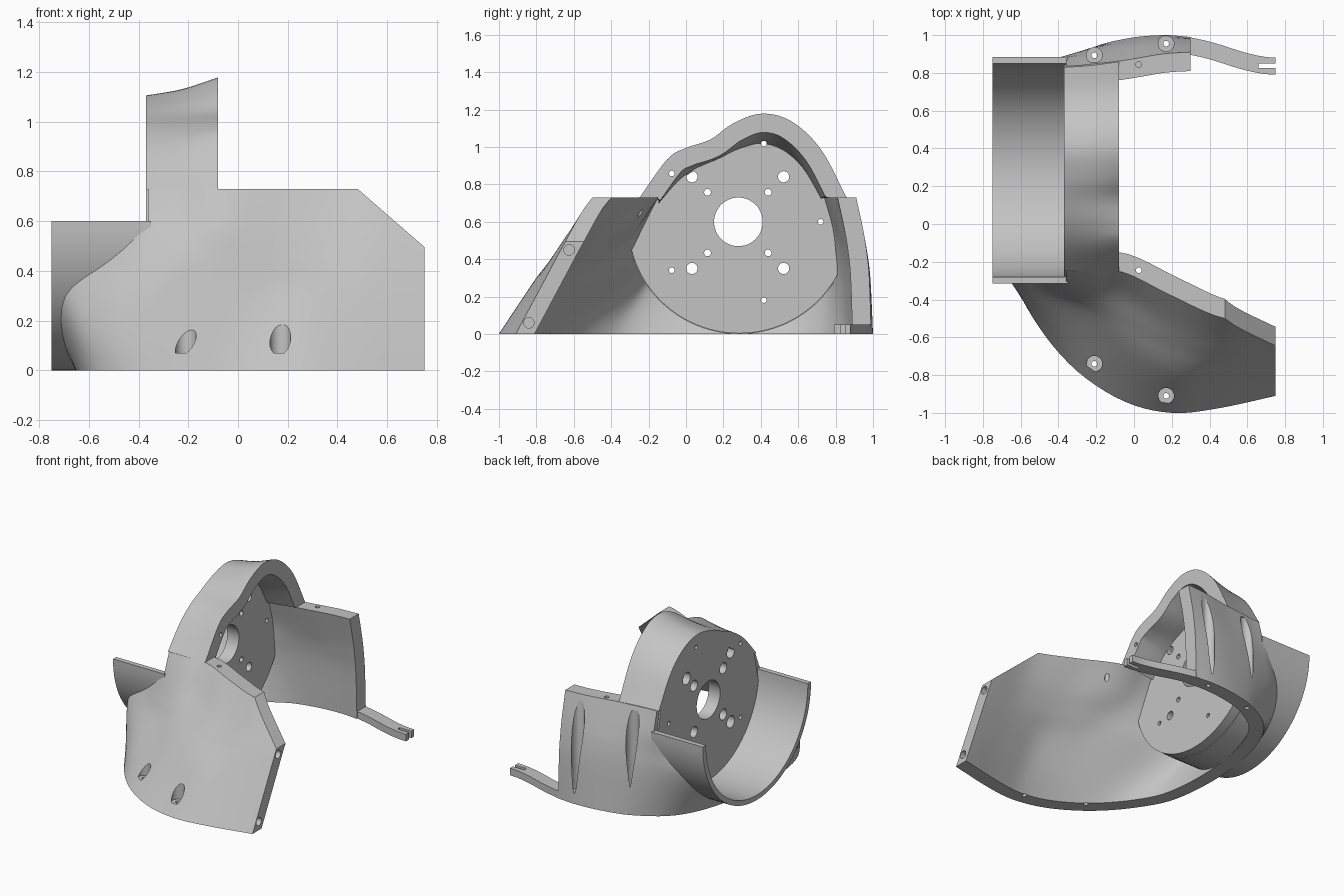
import bpy, bmesh, math
from mathutils import Vector

default = bpy.data.objects.get("Cube")
if default:
    bpy.data.objects.remove(default, do_unlink=True)

grey = bpy.data.materials.new("light_grey")
grey.use_nodes = True
tone = (0.55, 0.55, 0.55, 1)
grey.diffuse_color = tone
grey.node_tree.nodes["Principled BSDF"].inputs["Base Color"].default_value = tone

X, Y, Z = Vector((1, 0, 0)), Vector((0, 1, 0)), Vector((0, 0, 1))
HUB_Y, HUB_Z, TUBE_R = 0.285, 0.6, 0.6


def make_object(name, bm):
    bmesh.ops.recalc_face_normals(bm, faces=bm.faces[:])
    if bm.calc_volume(signed=True) < 0:
        bmesh.ops.reverse_faces(bm, faces=bm.faces[:])
    mesh = bpy.data.meshes.new(name)
    bm.to_mesh(mesh)
    bm.free()
    mesh.materials.append(grey)
    obj = bpy.data.objects.new(name, mesh)
    bpy.context.collection.objects.link(obj)
    return obj


def spline(points, steps):
    """Smooth curve through the points."""
    ext = [2 * points[0] - points[1], *points, 2 * points[-1] - points[-2]]
    out = []
    for i in range(1, len(ext) - 2):
        a, b, c, d = ext[i - 1:i + 3]
        for s in range(steps):
            t = s / steps
            out.append(0.5 * (2 * b + (c - a) * t + (2 * a - 5 * b + 4 * c - d) * t * t
                              + (3 * b - a - 3 * c + d) * t ** 3))
    return out + [points[-1].copy()]


def wall_loft(name, keys, axis, end_axis, thick, steps=5, levels=6):
    """Thick wall through key outlines; the wall thickens inward."""
    rows = [spline(k, steps) for k in keys]
    columns = [spline(list(col), levels) for col in zip(*rows)]
    bm = bmesh.new()
    outer, inner = [], []
    for ring in zip(*columns):
        last = len(ring) - 1
        inside = []
        for i, p in enumerate(ring):
            tangent = ring[min(i + 1, last)] - ring[max(i - 1, 0)]
            n = tangent.cross(axis)
            if i in (0, last):
                n -= end_axis * n.dot(end_axis)
            inside.append(bm.verts.new(p + n.normalized() * thick))
        outer.append([bm.verts.new(p) for p in ring])
        inner.append(inside)
    count = len(outer[0])
    for a, b, c, d in zip(outer, outer[1:], inner, inner[1:]):
        for i in range(count - 1):
            bm.faces.new((a[i], a[i + 1], b[i + 1], b[i]))
            bm.faces.new((c[i], d[i], d[i + 1], c[i + 1]))
        for i in (0, -1):
            bm.faces.new((a[i], b[i], d[i], c[i]))
    for a, c in ((outer[0], inner[0]), (outer[-1], inner[-1])):
        for i in range(count - 1):
            bm.faces.new((a[i], c[i], c[i + 1], a[i + 1]))
    return make_object(name, bm)


def prism(name, points, sweep):
    bm = bmesh.new()
    face = bm.faces.new([bm.verts.new(p) for p in points])
    made = bmesh.ops.extrude_face_region(bm, geom=[face], use_keep_orig=True)
    moved = [g for g in made["geom"] if isinstance(g, bmesh.types.BMVert)]
    bmesh.ops.translate(bm, verts=moved, vec=sweep)
    return make_object(name, bm)


def box(low, high):
    low, high = Vector(low), Vector(high)
    base = [(low.x, low.y, low.z), (high.x, low.y, low.z),
            (high.x, high.y, low.z), (low.x, high.y, low.z)]
    return prism("cutter", base, Z * (high.z - low.z))


def rod(start, direction, length, radius, sides=24):
    """Round cutter from a start point along X or Z."""
    start = Vector(start)
    u, v = (Y, Z) if direction == X else (X, Y)
    turn = [2 * math.pi * i / sides for i in range(sides)]
    ring = [start + radius * (u * math.cos(a) + v * math.sin(a)) for a in turn]
    return prism("cutter", ring, direction * length)


def area(mesh):
    return sum(p.area for p in mesh.polygons)


def cut(obj, cutter):
    """Subtract the cutter with the first solver that keeps the body."""
    cutter.hide_render = True
    mod = obj.modifiers.new("cut", 'BOOLEAN')
    mod.operation, mod.object = 'DIFFERENCE', cutter
    bpy.context.view_layer.objects.active = obj
    for solver in ('EXACT', 'MANIFOLD', 'FLOAT'):
        mod.solver = solver
        graph = bpy.context.evaluated_depsgraph_get()
        graph.update()
        if area(obj.evaluated_get(graph).data) > 0.4 * area(obj.data):
            bpy.ops.object.modifier_apply(modifier=mod.name)
            break
    else:
        obj.modifiers.remove(mod)
    bpy.data.objects.remove(cutter, do_unlink=True)


# Fairing: plan outlines from the front end round the nose to the back end
outlines = {
    0: [(.75, -.91), (.45, -.975), (.2, -1), (-.05, -.94), (-.3, -.78), (-.5, -.55), (-.62, -.3),
        (-.65, .1), (-.59, .5), (-.46, .77), (-.25, .92), (-.05, .98), (.15, 1), (.3, .99)],
    .3: [(.75, -.75), (.45, -.79), (.2, -.79), (-.05, -.67), (-.3, -.49), (-.57, -.34), (-.72, -.18),
         (-.8, .25), (-.72, .62), (-.52, .82), (-.3, .91), (-.06, .96), (.15, .985), (.3, .98)],
    .45: [(.75, -.67), (.46, -.69), (.2, -.64), (-.05, -.51), (-.25, -.41), (-.48, -.31), (-.65, -.16),
          (-.74, .27), (-.67, .65), (-.48, .84), (-.29, .9), (-.06, .94), (.15, .965), (.3, .965)],
    .57: [(.75, -.6), (.47, -.605), (.2, -.52), (-.05, -.38), (-.25, -.34), (-.45, -.28), (-.62, -.12),
          (-.7, .28), (-.62, .68), (-.45, .85), (-.28, .885), (-.06, .91), (.15, .94), (.3, .945)],
    .73: [(.75, -.5), (.48, -.5), (.2, -.38), (-.06, -.255), (-.25, -.25), (-.45, -.23), (-.62, -.05),
          (-.7, .28), (-.62, .6), (-.45, .81), (-.28, .84), (-.06, .865), (.15, .9), (.3, .91)],
}
fairing = wall_loft("fairing_wall", [[Vector((x, y, z)) for x, y in row] for z, row in outlines.items()],
                    Z, X, 0.1)

# Clear the trough, the space outside the plate and the sloped front corner
cut(fairing, rod((-1, HUB_Y, HUB_Z), X, 0.64, 0.588, 96))
cut(fairing, box((-1, -.6, .575), (-.37, 1.1, 1)))
cut(fairing, prism("cutter", [(.4, -1.1, .8), (.8, -1.1, .452), (.8, -1.1, .8)], Y))

# Hood arch over the plate
rear = [(-.25, .728), (-.12, .875), (0, .965), (.13, 1.025), (.25, 1.075),
        (.4, 1.105), (.56, 1.06), (.7, .94), (.83, .728)]
front = [(-.25, .728), (-.1, .935), (0, .995), (.13, 1.04), (.25, 1.125),
         (.4, 1.178), (.56, 1.14), (.72, .99), (.86, .728)]
rear_arch = [Vector((-.37, y, z)) for y, z in rear]
front_arch = [Vector((-.08, y, z)) for y, z in front]
middle_arch = [a.lerp(b, 0.35) for a, b in zip(rear_arch, front_arch)]
for p in middle_arch:
    p.x = -.225
hood = wall_loft("hood", [rear_arch, middle_arch, front_arch], X, Z, 0.1)


# Half-round trough
def arc(radius, x, steps=48):
    angles = [math.pi * (1 + i / steps) for i in range(steps + 1)]
    return [Vector((x, HUB_Y + radius * math.cos(a), HUB_Z + radius * math.sin(a))) for a in angles]


prism("trough", arc(TUBE_R, -.75) + arc(0.565, -.75)[::-1], X * 0.4)

# Mounting plate with its hole pattern, set just inside the wall
hub = Vector((-.37, HUB_Y, HUB_Z))
plate_edge = [hub.lerp(p, 0.965) for p in spline(rear_arch, 5)] + arc(TUBE_R - .004, -.37)[::-1][4:-4]
plate = prism("mounting_plate", plate_edge, X * 0.09)
cut(plate, rod((-.5, .28, HUB_Z), X, .5, .13, 48))
for sy in (-1, 1):
    for sz in (-1, 1):
        for reach, radius, bore in ((.245, .03, .042), (.162, .018, .038)):
            y, z = .277 + sy * reach, .596 + sz * reach
            cut(plate, rod((-.5, y, z), X, .5, radius))
            cut(plate, rod((-.5, y, z), X, .18, bore))
for i in range(5):
    a = math.radians(72 * i)
    at = (-.5, .28 + .44 * math.cos(a), HUB_Z + .44 * math.sin(a))
    cut(plate, rod(at, X, .6, .015))
    if i in (1, 2):
        cut(hood, rod(at, X, .6, .015))

# Screw pockets along the foot of the fairing
for x, y in ((-.21, -.74), (.17, -.91), (-.21, .893), (.17, .955)):
    cut(fairing, rod((x, y, .07), Z, .63, .042))
    cut(fairing, rod((x, y, -.1), Z, .3, .015))

# Screw holes in the top rims and the front end face
for y in (-.245, .845):
    cut(fairing, rod((.025, y, .6), Z, .3, .015))
for y, z in ((-.625, .45), (-.84, .06)):
    cut(fairing, rod((.65, y, z), X, .2, .028))

# Low arm reaching along from the back wall, slotted at its tip
path = [(.29, .99), (.42, .96), (.58, .91), (.68, .887), (.75, .88)]
arm = wall_loft("slotted_arm", [[Vector((x, y, z)) for x, y in path[::-1]] for z in (.05, 0)],
                -Z, X, 0.09, levels=1)
cut(arm, box((.66, .825, -.1), (.8, .85, .2)))

# Smooth curved faces, keep edges crisp
bpy.ops.object.select_all(action='DESELECT')
for obj in bpy.data.objects:
    if obj.type == 'MESH' and obj.data.materials and obj.data.materials[0] == grey:
        obj.select_set(True)
        bpy.context.view_layer.objects.active = obj
bpy.ops.object.shade_smooth_by_angle(angle=math.radians(30))
